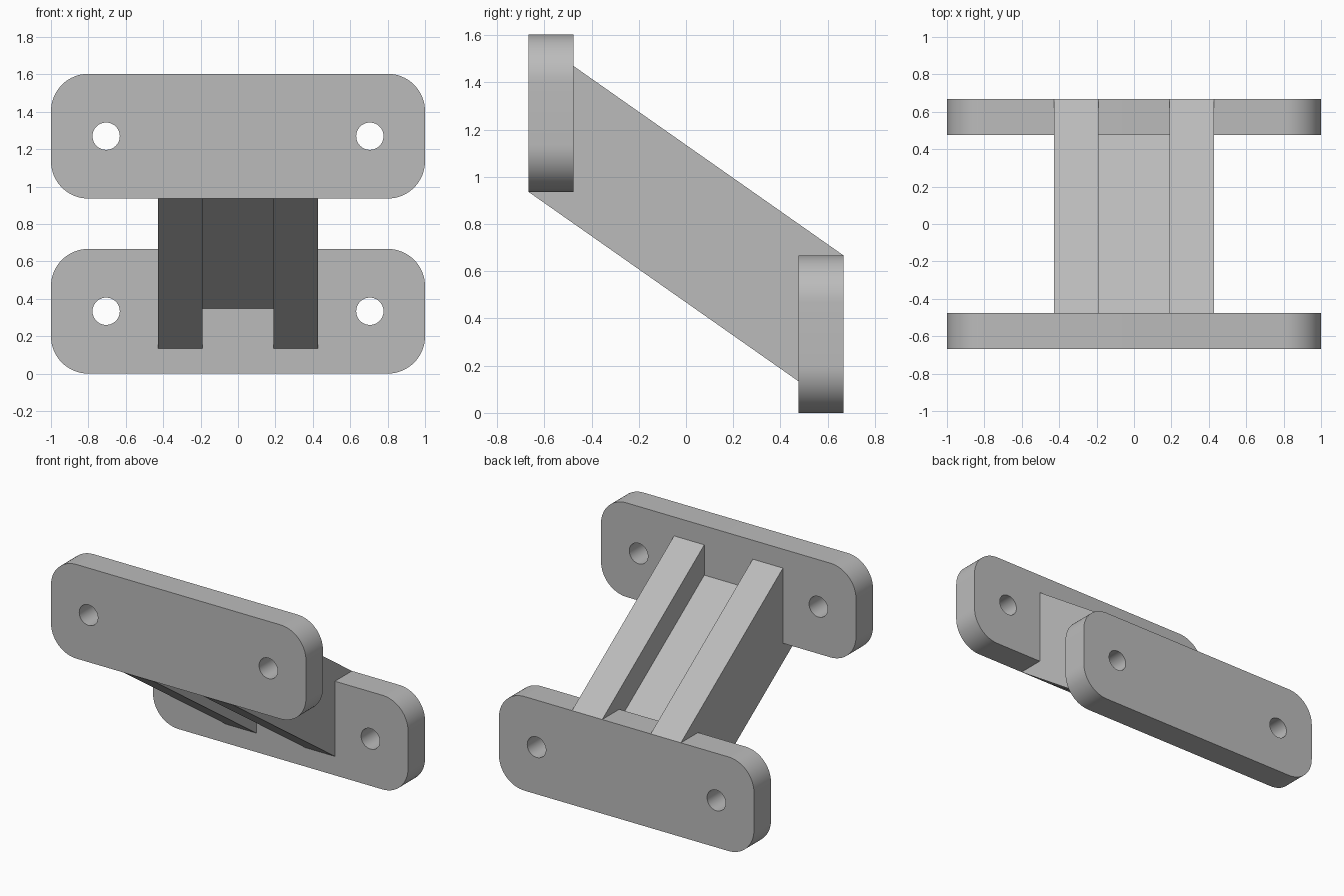
import bpy, bmesh, math
from mathutils import Vector

cube = bpy.data.objects.get("Cube")
if cube:
    bpy.data.objects.remove(cube, do_unlink=True)

grey = bpy.data.materials.new("plain grey")
grey.use_nodes = True
grey.diffuse_color = (0.5, 0.5, 0.5, 1)
grey.node_tree.nodes["Principled BSDF"].inputs["Base Color"].default_value = (0.5, 0.5, 0.5, 1)

HEIGHT, THICK, DEPTH = 0.667, 0.191, 0.667   # plate height, plate thickness, half depth
RISE = 0.936                                 # lift of the front plate


def arc(cx, cz, radius, start, sweep, steps):
    return [(cx + radius * math.cos(math.radians(start + sweep * i / steps)),
             cz + radius * math.sin(math.radians(start + sweep * i / steps)))
            for i in range(steps + 1)]


def finish(name, bm, smooth=False):
    bmesh.ops.recalc_face_normals(bm, faces=bm.faces)
    mesh = bpy.data.meshes.new(name)
    bm.to_mesh(mesh)
    bm.free()
    mesh.materials.append(grey)
    obj = bpy.data.objects.new(name, mesh)
    bpy.context.collection.objects.link(obj)
    if smooth:
        bpy.ops.object.select_all(action="DESELECT")
        obj.select_set(True)
        bpy.context.view_layer.objects.active = obj
        bpy.ops.object.shade_smooth_by_angle(angle=math.radians(30))
    return obj


def plate(name, y, z):
    """Rounded mounting plate with two bolt holes, extruded towards +y."""
    r, mid = 0.2, HEIGHT / 2
    corners = [(1 - r, HEIGHT - r, 0), (r - 1, HEIGHT - r, 90),
               (r - 1, r, 180), (1 - r, r, 270)]
    outline = [p for cx, cz, a in corners for p in arc(cx, cz, r, a, 90, 16)]
    holes = [arc(s * 0.705, mid, 0.073, 0, 360, 40)[:-1] for s in (-1, 1)]
    bm = bmesh.new()
    edges = []
    for loop in [outline] + holes:
        verts = [bm.verts.new((px, y, z + pz)) for px, pz in loop]
        edges += [bm.edges.new((v, verts[i - 1])) for i, v in enumerate(verts)]
    bmesh.ops.triangle_fill(bm, edges=edges, use_beauty=True, normal=(0, -1, 0))
    ext = bmesh.ops.extrude_face_region(bm, geom=bm.faces[:], use_keep_orig=True)
    moved = [g for g in ext["geom"] if isinstance(g, bmesh.types.BMVert)]
    bmesh.ops.translate(bm, verts=moved, vec=(0, THICK, 0))
    return finish(name, bm, smooth=True)


def bar(name, x0, x1, profile):
    """Side profile in y and z, extruded across x."""
    bm = bmesh.new()
    face = bm.faces.new([bm.verts.new((x0, y, z)) for y, z in profile])
    ext = bmesh.ops.extrude_face_region(bm, geom=[face], use_keep_orig=True)
    moved = [g for g in ext["geom"] if isinstance(g, bmesh.types.BMVert)]
    bmesh.ops.translate(bm, verts=moved, vec=Vector((x1 - x0, 0, 0)))
    return finish(name, bm)


# Mounting plates
plate("front_plate", -DEPTH, RISE)
plate("back_plate", DEPTH - THICK, 0)

# Sloping ribs, their ends buried in the plates
inner = DEPTH - THICK
slope = 0.7015
low = RISE - slope * DEPTH          # underside height at y = 0
high = HEIGHT + slope * DEPTH       # top height at y = 0
rib = [(-DEPTH, RISE), (-inner, high + slope * inner),
       (DEPTH, HEIGHT), (inner, low - slope * inner)]
bar("left_rib", 0.19, 0.427, rib)
bar("right_rib", -0.427, -0.19, rib)

# Recessed web between the ribs
inset, end = 0.215, 0.57
web = [(-end, low + inset + slope * end), (-end, high - inset + slope * end),
       (end, high - inset - slope * end), (end, low + inset - slope * end)]
bar("centre_web", -0.19, 0.19, web)
